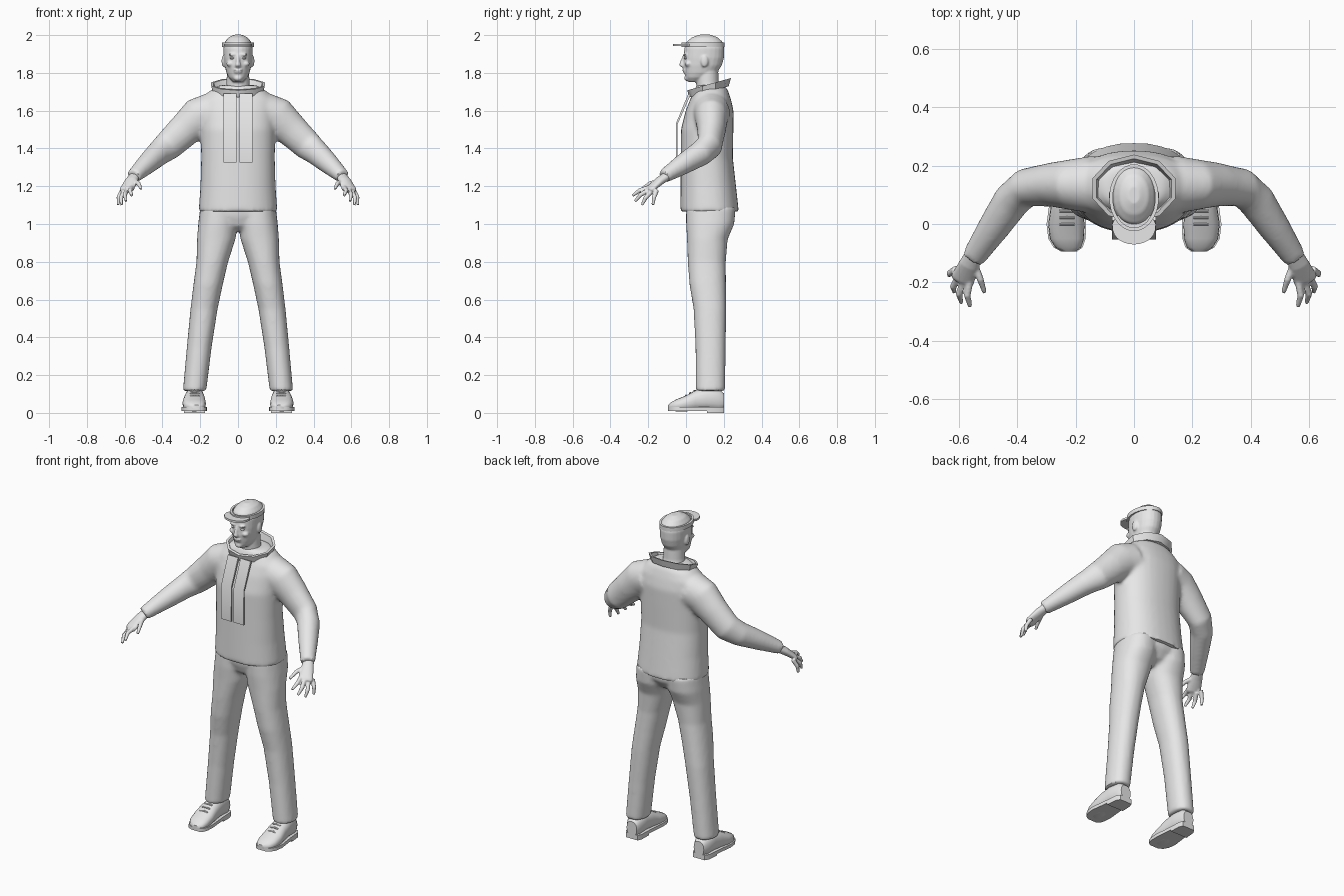
import bpy, bmesh
from math import sin, cos, pi, radians
from mathutils import Vector, Matrix

if "Cube" in bpy.data.objects:
    bpy.data.objects.remove(bpy.data.objects["Cube"])

grey = bpy.data.materials.new("plain_grey")
grey.use_nodes = True
grey.diffuse_color = (0.8, 0.8, 0.8, 1)
grey.node_tree.nodes["Principled BSDF"].inputs["Base Color"].default_value = (0.8, 0.8, 0.8, 1)

X, Y, Z = Vector((1, 0, 0)), Vector((0, 1, 0)), Vector((0, 0, 1))


def power(v, p):
    return (abs(v) ** (2 / p)) * (1 if v >= 0 else -1)


def loft(bm, rings, axis=None, ref=Z, n=24, p=2.0):
    """Closed skin over rings of (centre, half width, half depth)."""
    loops = []
    for i, (c, a, b) in enumerate(rings):
        ahead = Vector(rings[min(i + 1, len(rings) - 1)][0])
        behind = Vector(rings[max(i - 1, 0)][0])
        t = axis or (ahead - behind).normalized()
        u = ref.cross(t).normalized()
        w = t.cross(u)
        angles = [2 * pi * k / n for k in range(n)]
        loops.append([bm.verts.new(Vector(c) + u * a * power(cos(k), p) + w * b * power(sin(k), p))
                      for k in angles])
    for low, high in zip(loops, loops[1:]):
        for k in range(n):
            bm.faces.new((low[k], low[(k + 1) % n], high[(k + 1) % n], high[k]))
    bm.faces.new(loops[0][::-1])
    bm.faces.new(loops[-1])


def upright(bm, rows, **kw):
    """Loft up z from rows of (z, x, y, half width, half depth)."""
    loft(bm, [((x, y, z), a, b) for z, x, y, a, b in rows], axis=Z, ref=Y, **kw)


def ball(bm, centre, size):
    m = Matrix.Translation(centre) @ Matrix.Diagonal((*size, 1))
    bmesh.ops.create_uvsphere(bm, u_segments=16, v_segments=10, radius=1, matrix=m)


def band(bm, centre, rx, ry, wall, height, n, slope=0.0, flare=0.0):
    """Closed hoop with a tilted plane and an optional outward flare."""
    cx, cy, cz = centre
    loops = []
    for inset, h in ((0, -1), (0, 1), (wall, 1), (wall, -1)):
        loop = []
        for k in range(n):
            ang = 2 * pi * (k + 0.5) / n
            grow = flare * h - inset
            y = (ry + grow) * sin(ang)
            loop.append(bm.verts.new((cx + (rx + grow) * cos(ang), cy + y, cz + h * height / 2 + slope * y)))
        loops.append(loop)
    for j in range(4):
        a, b = loops[j], loops[(j + 1) % 4]
        for k in range(n):
            bm.faces.new((a[k], a[(k + 1) % n], b[(k + 1) % n], b[k]))


def slab(bm, points, offset):
    """Flat outline pushed out into a solid."""
    face = bm.faces.new([bm.verts.new(q) for q in points])
    ext = bmesh.ops.extrude_face_region(bm, geom=[face], use_keep_orig=True)
    moved = [g for g in ext["geom"] if isinstance(g, bmesh.types.BMVert)]
    bmesh.ops.translate(bm, verts=moved, vec=offset)


def finish(name, bm, mirror=False, voxel=0, smooth=0):
    if mirror:
        geo = bmesh.ops.duplicate(bm, geom=bm.verts[:] + bm.edges[:] + bm.faces[:])["geom"]
        for v in geo:
            if isinstance(v, bmesh.types.BMVert):
                v.co.x *= -1
    bmesh.ops.recalc_face_normals(bm, faces=bm.faces[:])
    mesh = bpy.data.meshes.new(name)
    bm.to_mesh(mesh)
    bm.free()
    mesh.materials.append(grey)
    ob = bpy.data.objects.new(name, mesh)
    bpy.context.collection.objects.link(ob)
    bpy.ops.object.select_all(action="DESELECT")
    ob.select_set(True)
    bpy.context.view_layer.objects.active = ob
    if voxel:
        fuse = ob.modifiers.new("fuse", "REMESH")
        fuse.mode, fuse.voxel_size = "VOXEL", voxel
        soften = ob.modifiers.new("soften", "SMOOTH")
        soften.factor, soften.iterations = 0.5, smooth
        for m in ("fuse", "soften"):
            bpy.ops.object.modifier_apply(modifier=m)
    bpy.ops.object.shade_smooth_by_angle(angle=radians(40))
    return ob


# Jacket: body and both sleeves fused together
bm = bmesh.new()
sleeve = [((.14, .135, 1.59), .10, .105), ((.21, .135, 1.565), .088, .105), ((.28, .135, 1.50), .076, .09),
          ((.37, .125, 1.415), .066, .08), ((.42, .08, 1.375), .064, .068), ((.48, -.01, 1.32), .055, .056),
          ((.553, -.118, 1.252), .041, .037)]
loft(bm, sleeve)
loft(bm, [((-c[0], c[1], c[2]), a, b) for c, a, b in sleeve])
upright(bm, [(1.065, 0, .125, .209, .155), (1.2, 0, .118, .199, .147), (1.35, 0, .11, .195, .138),
             (1.5, 0, .112, .198, .139), (1.6, 0, .125, .20, .127), (1.66, 0, .13, .195, .108),
             (1.705, 0, .133, .15, .09), (1.735, 0, .13, .10, .075)], p=2.3, n=32)
finish("jacket", bm, voxel=.011, smooth=8)

# Trousers: seat and two legs
bm = bmesh.new()
legs = [(.115, .23, .13, .062, .078), (.35, .205, .13, .066, .08), (.55, .18, .127, .072, .087),
        (.68, .158, .115, .078, .097), (.8, .136, .11, .084, .101), (.92, .115, .113, .102, .108),
        (1.0, .106, .128, .105, .128), (1.09, .10, .132, .10, .132)]
for s in (1, -1):
    upright(bm, [(z, s * x, y, a, b) for z, x, y, a, b in legs], p=2.2)
upright(bm, [(.965, 0, .115, .04, .06), (.99, 0, .122, .13, .10), (1.04, 0, .13, .19, .127),
             (1.09, 0, .13, .195, .132)])
finish("trousers", bm, voxel=.011, smooth=6)

# Shoes: upper, sole, heel and laces
shoe = [(.20, .226, .062, .034, .042), (.175, .228, .068, .046, .058), (.11, .23, .075, .05, .06),
        (.05, .231, .066, .056, .054), (.0, .232, .05, .062, .042), (-.05, .23, .04, .058, .032),
        (-.08, .226, .034, .044, .022), (-.094, .223, .03, .022, .012)]
bm = bmesh.new()
loft(bm, [((x, y, z), a, b) for y, x, z, a, b in shoe], axis=-Y, n=20, p=2.4)
finish("shoe_uppers", bm, mirror=True)


def footprint(rows, z):
    return ([(x + a + .006, y, z) for y, x, _, a, _ in rows]
            + [(x - a - .006, y, z) for y, x, _, a, _ in reversed(rows)])


bm = bmesh.new()
slab(bm, footprint(shoe, .01), (0, 0, .02))
slab(bm, footprint(shoe[:3], 0), (0, 0, .012))
finish("shoe_soles", bm, mirror=True)
bm = bmesh.new()
for y, z in ((.045, .118), (.022, .106), (.0, .092)):
    loft(bm, [((.205, y, z - .004), .005, .004), ((.23, y, z), .005, .005), ((.255, y, z - .004), .005, .004)], n=8)
finish("shoe_laces", bm, mirror=True)

# Hands: palm, four fingers and thumb
bm = bmesh.new()
loft(bm, [((.545, -.095, 1.258), .028, .024), ((.565, -.14, 1.228), .036, .023),
          ((.588, -.19, 1.185), .042, .017), ((.593, -.20, 1.177), .036, .012)], n=16)
fingers = [((.562, -.19, 1.195), (.572, -.245, 1.178), (.562, -.283, 1.15)),
           ((.583, -.19, 1.185), (.60, -.24, 1.155), (.592, -.270, 1.12)),
           ((.602, -.18, 1.175), (.62, -.215, 1.138), (.616, -.233, 1.10)),
           ((.612, -.155, 1.18), (.632, -.17, 1.14), (.634, -.175, 1.10)),
           ((.55, -.13, 1.23), (.527, -.19, 1.215), (.512, -.235, 1.185))]
for root, mid, tip in fingers:
    loft(bm, [(root, .013, .013), (mid, .012, .012), (tip, .008, .008)], n=10)
finish("hands", bm, mirror=True, voxel=.0045, smooth=3)

# Head with neck, nose, brow, lips and ears
bm = bmesh.new()
upright(bm, [(1.68, 0, .125, .07, .065), (1.75, 0, .113, .061, .06), (1.83, 0, .11, .058, .06)])
upright(bm, [(1.752, 0, .045, .026, .032), (1.775, 0, .062, .049, .065), (1.80, 0, .078, .061, .086),
             (1.84, 0, .088, .071, .102), (1.88, 0, .094, .076, .107), (1.93, 0, .097, .078, .106),
             (1.965, 0, .098, .069, .095), (1.988, 0, .10, .05, .068), (2.002, 0, .10, .02, .03)], p=2.15)
loft(bm, [((0, -.006, 1.895), .008, .01), ((0, -.019, 1.86), .010, .012), ((0, -.023, 1.84), .016, .013),
          ((0, -.014, 1.83), .014, .01)], axis=-Z, ref=Y, n=12)
ball(bm, (0, -.010, 1.815), (.024, .010, .005))
ball(bm, (0, -.007, 1.804), (.021, .010, .006))
ball(bm, (0, .008, 1.772), (.024, .018, .016))
for s in (1, -1):
    ball(bm, (s * .028, -.004, 1.897), (.024, .012, .007))
    ball(bm, (s * .040, .012, 1.848), (.022, .02, .016))
    ball(bm, (s * .077, .098, 1.862), (.010, .02, .032))
finish("head", bm, voxel=.0055, smooth=3)

# Eyes
bm = bmesh.new()
ball(bm, (.029, .002, 1.878), (.014, .013, .007))
finish("eyes", bm, mirror=True)

# Cap band and brim
bm = bmesh.new()
band(bm, (0, .09, 1.95), .085, .115, .012, .024, 24)
finish("cap_band", bm)
bm = bmesh.new()
arc = [pi * k / 14 for k in range(15)]
slab(bm, [(.075 * cos(a), .0 - .07 * sin(a) ** .8, 1.942) for a in arc]
     + [(-.06, .03, 1.942), (.06, .03, 1.942)], (0, 0, .012))
finish("cap_brim", bm)

# Standing collar
bm = bmesh.new()
band(bm, (0, .122, 1.72), .143, .11, .014, .04, 10, slope=.28, flare=.006)
finish("collar", bm)

# Two flat strips hanging from the collar
bm = bmesh.new()
slab(bm, [(.008, .025, 1.685), (.008, -.044, 1.53), (.008, -.046, 1.325),
          (.008, -.054, 1.325), (.008, -.053, 1.532), (.008, .012, 1.69)], (.068, 0, 0))
finish("front_strips", bm, mirror=True)
